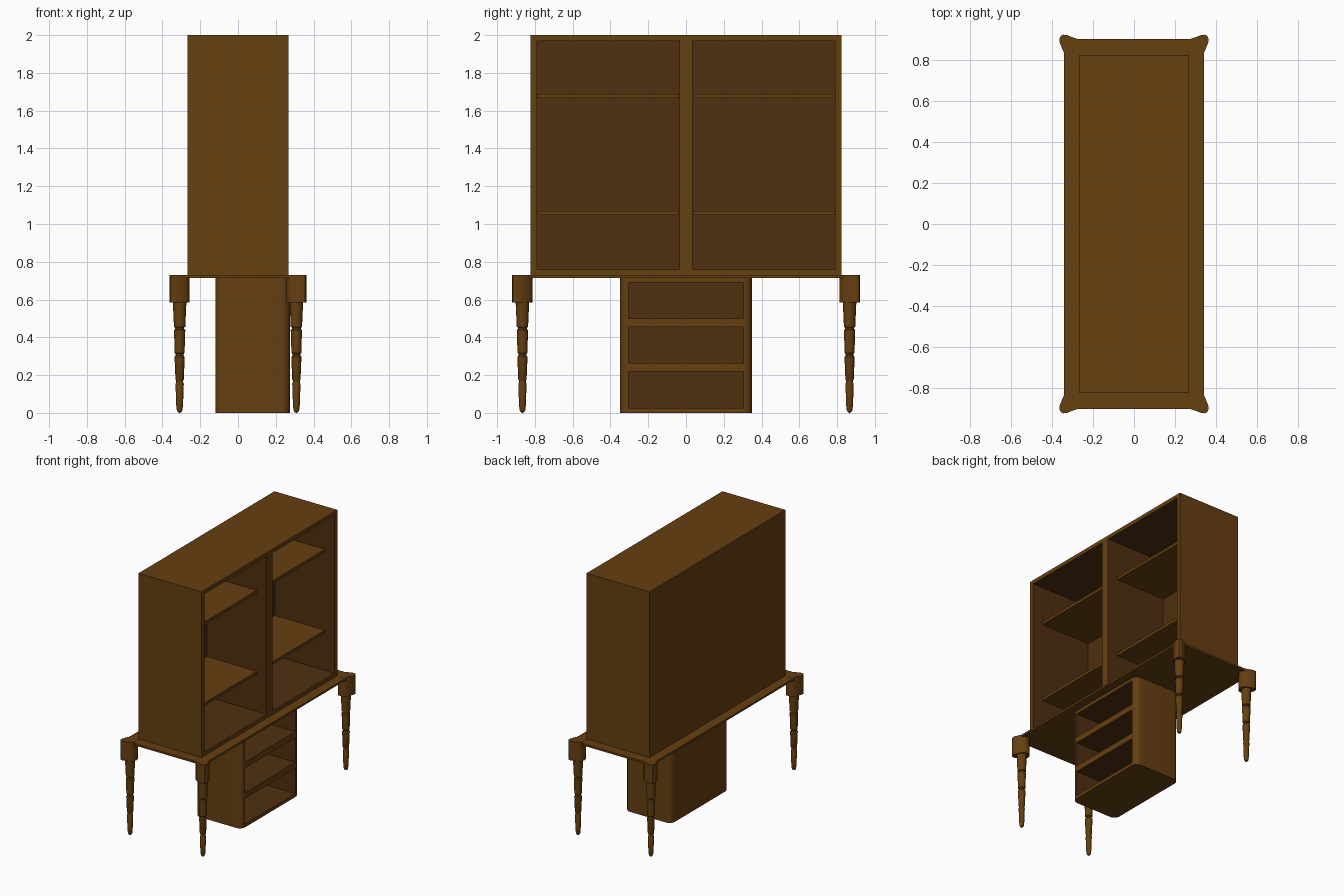
import bpy, bmesh, math

if "Cube" in bpy.data.objects:
    bpy.data.objects.remove(bpy.data.objects["Cube"])


def material(name, rgb):
    m = bpy.data.materials.new(name)
    m.diffuse_color = (*rgb, 1)
    m.use_nodes = True
    m.node_tree.nodes["Principled BSDF"].inputs["Base Color"].default_value = m.diffuse_color
    return m


WOOD = material("warm brown wood", (0.130, 0.050, 0.005))
DARK = material("dark brown interior", (0.080, 0.029, 0.005))


def finish(name, bm, inner=None, smooth=False):
    """Make an object; faces lying inside the inner box get the dark colour."""
    bmesh.ops.recalc_face_normals(bm, faces=bm.faces[:])
    if inner:
        for f in bm.faces:
            c = f.calc_center_median()
            if all(lo <= v <= hi for v, (lo, hi) in zip(c, inner)):
                f.material_index = 1
    me = bpy.data.meshes.new(name)
    bm.to_mesh(me)
    bm.free()
    me.materials.append(WOOD)
    me.materials.append(DARK)
    ob = bpy.data.objects.new(name, me)
    bpy.context.collection.objects.link(ob)
    if smooth:
        bpy.ops.object.select_all(action='DESELECT')
        bpy.context.view_layer.objects.active = ob
        ob.select_set(True)
        bpy.ops.object.shade_smooth_by_angle(angle=math.radians(35))
    return ob


def box(name, x, y, z, inner=None):
    bm = bmesh.new()
    bmesh.ops.create_cube(bm, size=1)
    for v in bm.verts:
        v.co = [(a + b) / 2 + c * (b - a) for c, (a, b) in zip(v.co, (x, y, z))]
    return finish(name, bm, inner)


def prism(name, pts, z0, z1, inner=None):
    bm = bmesh.new()
    face = bm.faces.new([bm.verts.new((x, y, z0)) for x, y in pts])
    top = bmesh.ops.extrude_face_region(bm, geom=[face])["geom"]
    for v in top:
        if isinstance(v, bmesh.types.BMVert):
            v.co.z = z1
    return finish(name, bm, inner, smooth=True)


def arc(cx, cy, r, a0, n=8):
    return [(cx + r * math.cos(math.radians(a0 + 90 * i / n)),
             cy + r * math.sin(math.radians(a0 + 90 * i / n))) for i in range(n + 1)]


# Upper bookcase
X, Y, Z0, Z1 = 0.267, 0.823, 0.73, 2.0
INNER = ((-0.241, X - 0.002), (-0.791, 0.791), (0.759, 1.971))
box("bookcase_back", (-X, -0.24), (-Y, Y), (Z0, Z1), INNER)
box("bookcase_top", (-0.24, X), (-Y, Y), (1.97, Z1), INNER)
box("bookcase_bottom", (-0.24, X), (-Y, Y), (Z0, 0.76), INNER)
box("bookcase_divider", (-0.24, X), (-0.034, 0.034), (0.76, 1.97), INNER)
for side, s in (("left", -1), ("right", 1)):
    box(side + "_bookcase_side", (-0.24, X), sorted((s * 0.79, s * Y)), (0.76, 1.97), INNER)
    for level, z in (("lower", 1.047), ("upper", 1.667)):
        box(f"{side}_{level}_shelf", (-0.24, 0.185), sorted((s * 0.038, s * 0.787)), (z, z + 0.022))

# Table top
box("table_top", (-0.34, 0.34), (-0.9, 0.9), (0.715, 0.73))

# Drawer pedestal: rounded U-shaped shell closed by rails
INNER = ((-0.076, 0.274), (-0.306, 0.306), (0.001, 0.714))
R = 0.045
outline = (arc(0.23, 0.305, R, 0)[::-1] + arc(0.23, -0.305, R, 270)[::-1])
outline = ([(0.275, 0.305)] + arc(0.23, 0.305, R, 0)[1:] + arc(-0.075, 0.305, R, 90)
           + arc(-0.075, -0.305, R, 180) + arc(0.23, -0.305, R, 270)
           + [(-0.075, -0.305), (-0.075, 0.305)])
prism("pedestal_shell", outline, 0, 0.715, INNER)
for i, z in enumerate(((0, 0.025), (0.22, 0.265), (0.455, 0.50), (0.69, 0.715))):
    box(f"pedestal_rail_{i + 1}", (-0.075, 0.275), (-0.305, 0.305), z, INNER)

# Legs: shaped corner block and turned, grooved shaft
BLOCK = [(0.340, 0.832), (0.355, 0.866), (0.362, 0.885), (0.363, 0.902), (0.356, 0.917),
         (0.342, 0.922), (0.325, 0.920), (0.305, 0.911), (0.275, 0.901), (0.261, 0.885),
         (0.256, 0.862), (0.262, 0.836), (0.278, 0.818), (0.300, 0.812), (0.323, 0.817)]
SHAFT = [(0.59, 0.036), (0.456, 0.030), (0.452, 0.024), (0.444, 0.024), (0.438, 0.030),
         (0.318, 0.026), (0.312, 0.021), (0.304, 0.021), (0.296, 0.027), (0.176, 0.022),
         (0.170, 0.018), (0.162, 0.018), (0.154, 0.022), (0.04, 0.018), (0.015, 0.015),
         (0.004, 0.010), (0.0, 0.001)]
for sx, sn in ((-1, "back"), (1, "front")):
    for sy, en in ((-1, "left"), (1, "right")):
        prism(f"{sn}_{en}_leg_block", [(sx * x, sy * y) for x, y in BLOCK], 0.585, 0.731)
        bm = bmesh.new()
        N = 24
        rings = [[bm.verts.new((sx * 0.309 + r * math.cos(math.tau * k / N),
                                sy * 0.866 + r * math.sin(math.tau * k / N), z))
                  for k in range(N)] for z, r in SHAFT]
        for a, b in zip(rings, rings[1:]):
            for k in range(N):
                bm.faces.new((a[k], a[(k + 1) % N], b[(k + 1) % N], b[k]))
        bm.faces.new(rings[0])
        bm.faces.new(rings[-1])
        finish(f"{sn}_{en}_leg_shaft", bm, smooth=True)
